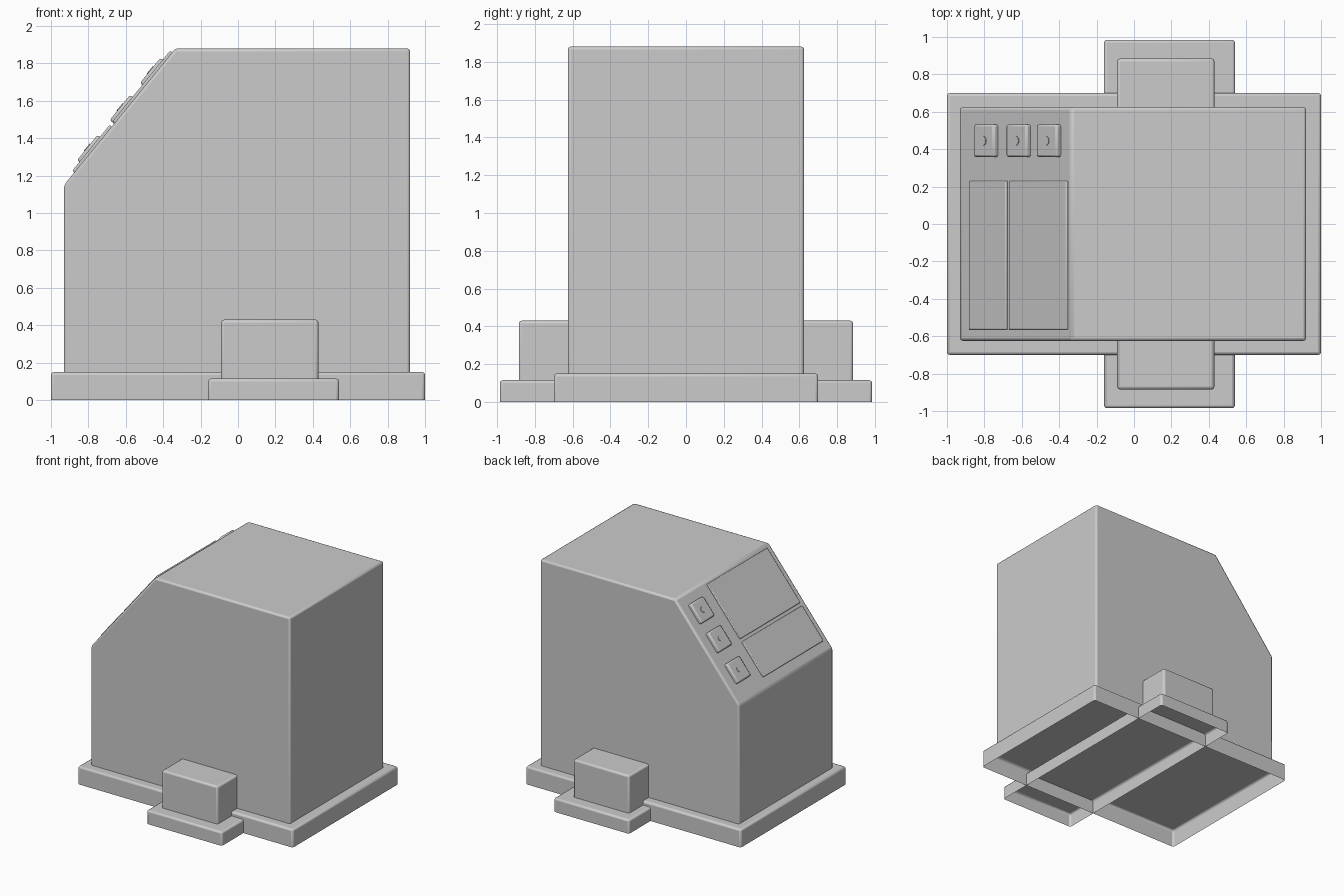
import bpy, bmesh
from mathutils import Matrix, Vector

if "Cube" in bpy.data.objects:
    bpy.data.objects.remove(bpy.data.objects["Cube"])


def finish(name, bm, bevel, matrix=None):
    bmesh.ops.recalc_face_normals(bm, faces=bm.faces)
    mesh = bpy.data.meshes.new(name)
    bm.to_mesh(mesh)
    bm.free()
    ob = bpy.data.objects.new(name, mesh)
    bpy.context.collection.objects.link(ob)
    if matrix:
        ob.matrix_world = matrix
    if bevel:
        mod = ob.modifiers.new("soft_edges", "BEVEL")
        mod.width = bevel
        mod.segments = 2
        mod.limit_method = "ANGLE"
    bpy.ops.object.select_all(action="DESELECT")
    bpy.context.view_layer.objects.active = ob
    ob.select_set(True)
    bpy.ops.object.shade_smooth_by_angle()
    return ob


def shell(name, outline, depth, bevel, matrix=None):
    """Extrude an outline along its local z, leaving the starting end open."""
    bm = bmesh.new()
    low = [bm.verts.new((x, y, 0)) for x, y in outline]
    high = [bm.verts.new((x, y, depth)) for x, y in outline]
    n = len(outline)
    for i in range(n):
        j = (i + 1) % n
        bm.faces.new((low[i], low[j], high[j], high[i]))
    bm.faces.new(high)
    return finish(name, bm, bevel, matrix)


def rect(x0, x1, y0, y1):
    return [(x0, y0), (x1, y0), (x1, y1), (x0, y1)]


# Open-bottomed plinth and the cross channel running underneath
shell("plinth", rect(-1, 1, -0.7, 0.7), 0.15, 0.015)
shell("cross_foot", rect(-0.16, 0.54, -0.985, 0.985), 0.115, 0.015)
shell("side_block", rect(-0.09, 0.43, -0.885, 0.885), 0.315, 0.015,
      Matrix.Translation((0, 0, 0.115)))

# Cabinet body: side profile with sloping console face, open underneath
profile = [(-0.93, 0.15), (-0.93, 1.15), (-0.335, 1.88), (0.92, 1.88), (0.92, 0.15)]
bm = bmesh.new()
front = [bm.verts.new((x, -0.625, z)) for x, z in profile]
back = [bm.verts.new((x, 0.625, z)) for x, z in profile]
bm.faces.new(front)
bm.faces.new(back)
for i in range(4):
    bm.faces.new((front[i], front[i + 1], back[i + 1], back[i]))
finish("cabinet_body", bm, 0.015)

# Local frame of the slope: x runs to -y, y runs up the slope, z points out
origin = Vector((-0.93, 0, 1.15))
up = Vector((0.595, 0, 0.73)).normalized()
side = Vector((0, -1, 0))
slope = Matrix((side, up, side.cross(up))).transposed().to_4x4()
slope.translation = origin

# Two thin console panels
for name, s0, s1 in (("lower_panel", 0.087, 0.402), ("upper_panel", 0.427, 0.915)):
    shell(name, rect(-0.23, 0.565, s0, s1), 0.014, 0.006, slope)

# Three square switches, each with a round centre stud
for i, s in enumerate((0.234, 0.51, 0.766)):
    place = slope @ Matrix.Translation((-0.445, s, 0))
    shell(f"switch_{i + 1}", rect(-0.087, 0.087, -0.087, 0.087), 0.03, 0.012, place)
    bm = bmesh.new()
    bmesh.ops.create_cone(bm, cap_ends=True, segments=20, radius1=0.025,
                          radius2=0.025, depth=0.01)
    finish(f"switch_stud_{i + 1}", bm, 0, place @ Matrix.Translation((0, 0, 0.029)))
